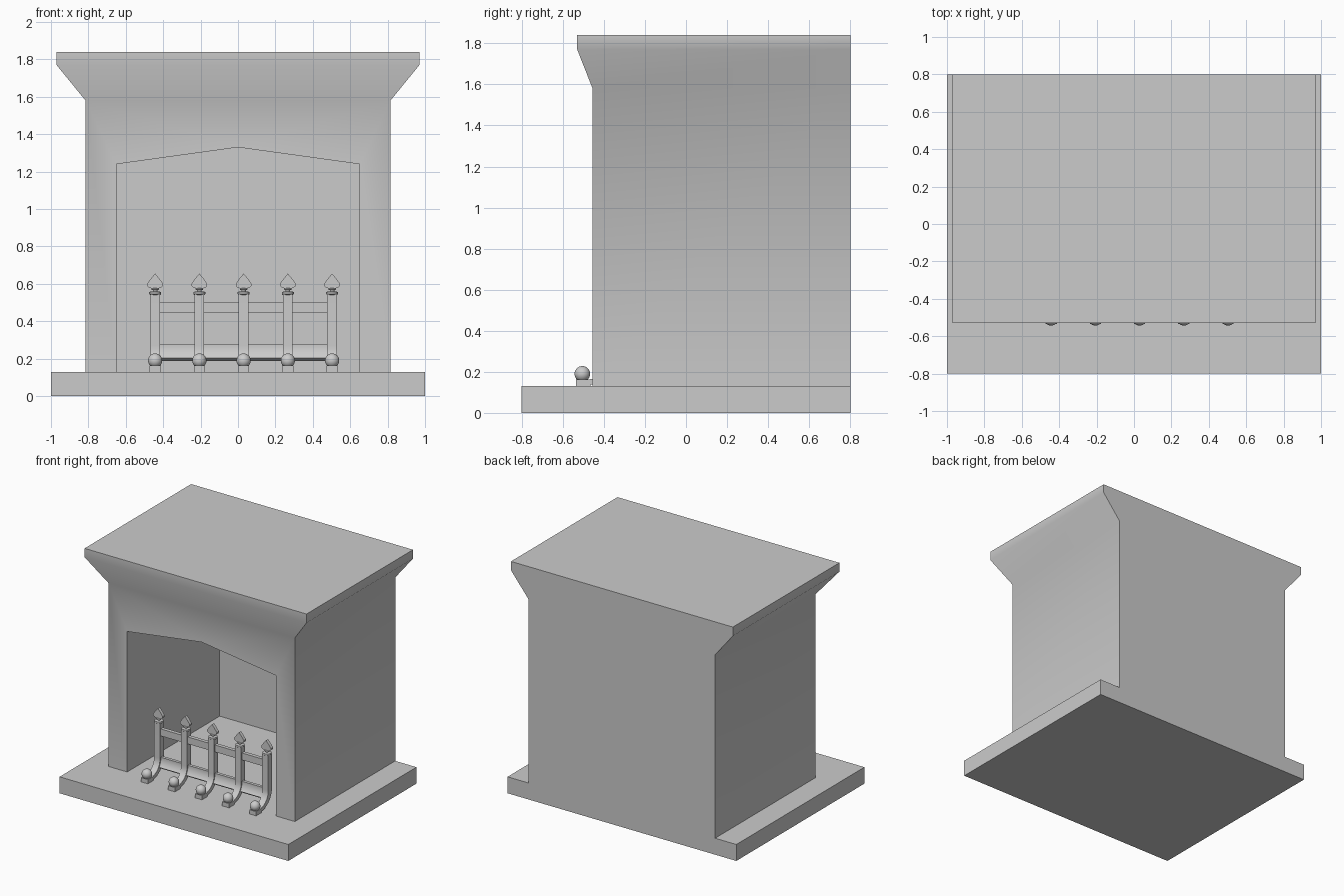
import bpy, bmesh, math
from mathutils import Vector

if "Cube" in bpy.data.objects:
    bpy.data.objects.remove(bpy.data.objects["Cube"])


def finish(name, bm, smooth=None):
    bmesh.ops.recalc_face_normals(bm, faces=bm.faces)
    mesh = bpy.data.meshes.new(name)
    bm.to_mesh(mesh)
    bm.free()
    obj = bpy.data.objects.new(name, mesh)
    bpy.context.collection.objects.link(obj)
    if smooth:
        bpy.ops.object.select_all(action='DESELECT')
        obj.select_set(True)
        bpy.context.view_layer.objects.active = obj
        bpy.ops.object.shade_smooth_by_angle(angle=math.radians(smooth))
    return obj


def prism(name, profile, a, b, axis, smooth=None):
    """Extrude a profile along x (profile is y,z) or along y (profile is x,z)."""
    put = (lambda p, t: (t, p[0], p[1])) if axis == 'X' else (lambda p, t: (p[0], t, p[1]))
    bm = bmesh.new()
    r0 = [bm.verts.new(put(p, a)) for p in profile]
    r1 = [bm.verts.new(put(p, b)) for p in profile]
    n = len(profile)
    for i in range(n):
        j = (i + 1) % n
        bm.faces.new((r0[i], r0[j], r1[j], r1[i]))
    bm.faces.new(r0)
    bm.faces.new(r1)
    return finish(name, bm, smooth)


def box(name, x0, x1, y0, y1, z0, z1):
    return prism(name, [(y0, z0), (y1, z0), (y1, z1), (y0, z1)], x0, x1, 'X')


def lathe(name, profile, x, y, sides=16):
    bm = bmesh.new()
    rings = [[bm.verts.new((x + r * math.cos(k * math.tau / sides),
                            y + r * math.sin(k * math.tau / sides), z))
              for k in range(sides)] for r, z in profile]
    for lo, hi in zip(rings, rings[1:]):
        for k in range(sides):
            j = (k + 1) % sides
            bm.faces.new((lo[k], lo[j], hi[j], hi[k]))
    bm.faces.new(rings[0])
    bm.faces.new(rings[-1])
    return finish(name, bm, 40)


def strip(start, top, t0, t1, foot=False):
    """Side outline of a bar that curves from the foot up into a vertical."""
    path = []
    if foot:
        path.append((Vector((-0.53, 0.15)), 0.0))
    for k in range(9):
        a = math.radians(start + (90 - start) * k / 8)
        path.append((Vector((-0.475 + 0.12 * math.sin(a), 0.27 - 0.12 * math.cos(a))), a))
    path.append((Vector((-0.355, top)), math.pi / 2))
    front, back = [], []
    for p, a in path:
        n = Vector((-math.sin(a), math.cos(a)))
        t = (t0 + (t1 - t0) * a / (math.pi / 2)) / 2
        front.append(tuple(p + n * t))
        back.append(tuple(p - n * t))
    return front + back[::-1]


# Hearth slab
box("hearth", -1, 1, -0.8, 0.8, 0, 0.13)

# Chimney breast flaring into the mantel, with a flat back
bm = bmesh.new()
rings = [[bm.verts.new(c) for c in ((-w, y, z), (w, y, z), (w, 0.8, z), (-w, 0.8, z))]
         for w, y, z in ((0.815, -0.455, 0.13), (0.815, -0.455, 1.58),
                         (0.97, -0.53, 1.77), (0.97, -0.53, 1.84))]
for lo, hi in zip(rings, rings[1:]):
    for i in range(4):
        bm.faces.new((lo[i], lo[(i + 1) % 4], hi[(i + 1) % 4], hi[i]))
bm.faces.new(rings[0])
bm.faces.new(rings[-1])
surround = finish("surround", bm)

# Firebox opening
cutter = prism("opening_cutter", [(-0.65, 0.0), (0.65, 0.0), (0.65, 1.24), (0, 1.33), (-0.65, 1.24)],
               -1.0, 0.7, 'Y')
cutter.hide_render = True
mod = surround.modifiers.new("opening", 'BOOLEAN')
mod.operation = 'DIFFERENCE'
mod.solver = 'EXACT'
mod.object = cutter
bpy.ops.object.select_all(action='DESELECT')
surround.select_set(True)
bpy.context.view_layer.objects.active = surround
bpy.ops.object.modifier_apply(modifier=mod.name)
bpy.data.objects.remove(cutter)
bpy.ops.object.shade_smooth_by_angle(angle=math.radians(42))

# Grate uprights, each with foot, ball, collar and spade finial
half_spade = [(0.012, 0.575), (0.03, 0.578), (0.041, 0.588), (0.042, 0.601), (0.025, 0.625)]
spade = half_spade + [(0, 0.655)] + [(-x, z) for x, z in reversed(half_spade)]
xs = [0.03 + 0.2365 * k for k in range(-2, 3)]
for x in xs:
    prism("grate_post", strip(0, 0.545, 0.025, 0.048, True), x - 0.026, x + 0.026, 'X', 35)
    box("grate_foot", x - 0.03, x + 0.03, -0.535, -0.465, 0.13, 0.163)
    bm = bmesh.new()
    bmesh.ops.create_uvsphere(bm, u_segments=24, v_segments=14, radius=0.038)
    bmesh.ops.translate(bm, verts=bm.verts, vec=(x, -0.505, 0.19))
    finish("foot_ball", bm, 40)
    lathe("post_collar", [(0.025, 0.54), (0.032, 0.545), (0.032, 0.557), (0.012, 0.56),
                          (0.012, 0.566), (0.02, 0.569), (0.02, 0.575), (0.01, 0.58)], x, -0.355)
    prism("finial", [(x + p, z) for p, z in spade], -0.368, -0.342, 'Y')

# Rails joining the uprights
prism("lower_rail", strip(52, 0.275, 0.025, 0.025), xs[0], xs[-1], 'X', 35)
box("upper_rail", xs[0], xs[-1], -0.37, -0.34, 0.445, 0.50)
